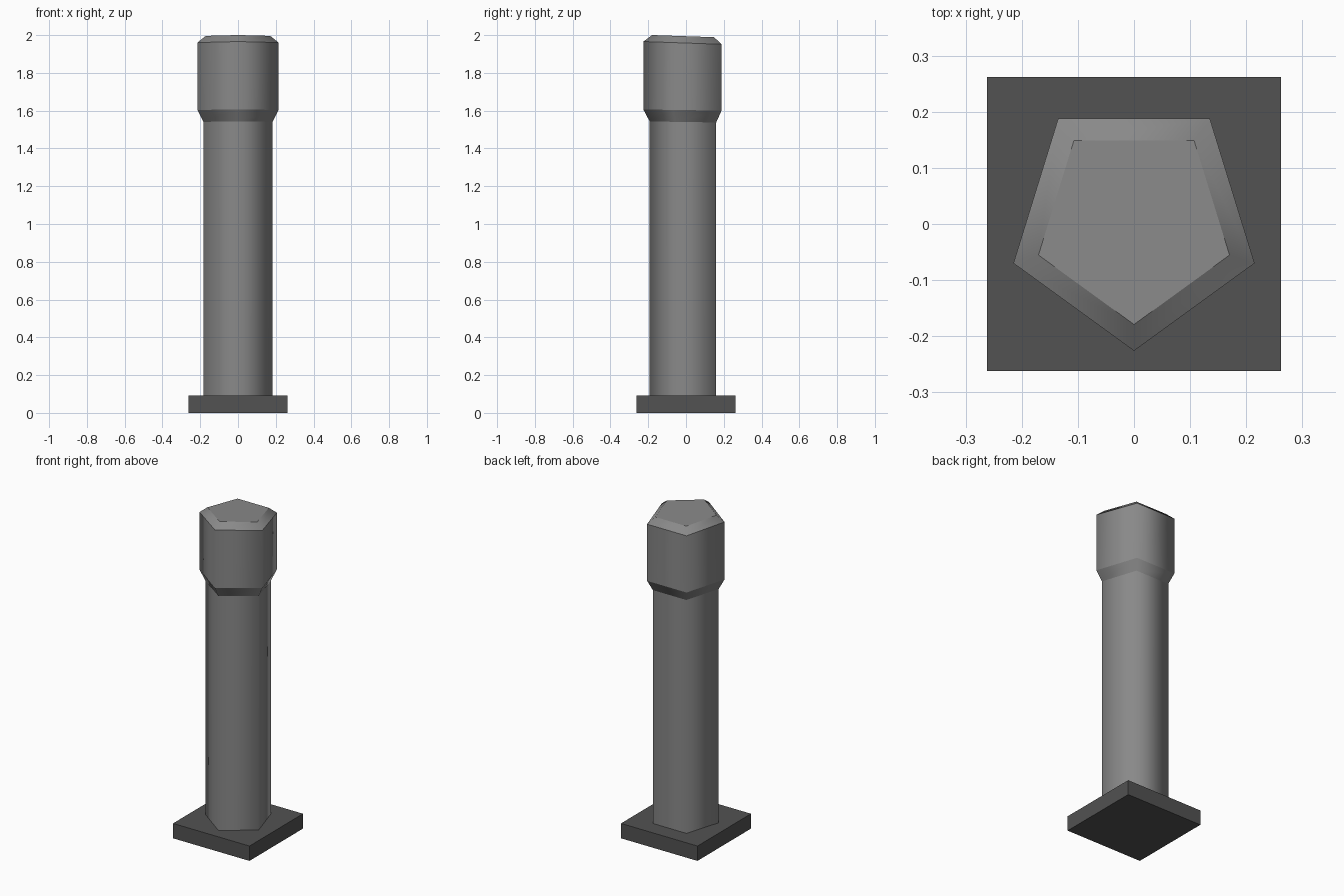
import bpy, bmesh

if "Cube" in bpy.data.objects:
    bpy.data.objects.remove(bpy.data.objects["Cube"])


def material(name, v):
    m = bpy.data.materials.new(name)
    m.diffuse_color = (v, v, v, 1)
    m.use_nodes = True
    m.node_tree.nodes["Principled BSDF"].inputs["Base Color"].default_value = m.diffuse_color
    return m


def make(name, bm, mat):
    me = bpy.data.meshes.new(name)
    bmesh.ops.recalc_face_normals(bm, faces=bm.faces[:])
    bm.to_mesh(me)
    bm.free()
    me.materials.append(mat)
    ob = bpy.data.objects.new(name, me)
    bpy.context.collection.objects.link(ob)
    return ob


light = material("mid grey", 0.25)
dark = material("dark grey", 0.085)

# square base plate
bm = bmesh.new()
bmesh.ops.create_cube(bm, size=1)
for v in bm.verts:
    v.co = (v.co.x * 0.524, v.co.y * 0.524, (v.co.z + 0.5) * 0.092)
make("base_plate", bm, dark)

# five-sided post: cross-section (point to the front), scaled per ring
section = [(0, -1), (0.951, -0.309), (0.598, 0.832), (-0.598, 0.832), (-0.951, -0.309)]
# radius, height, backward slope of each ring
rings = [(0.192, 0.092, 0), (0.192, 1.540, 0.015), (0.226, 1.603, 0.015),
         (0.226, 1.958, 0.035), (0.179, 1.994, 0.035)]
bm = bmesh.new()
loops = [[bm.verts.new((x * r, y * r, z - y * r * k)) for x, y in section]
         for r, z, k in rings]
for a, b in zip(loops, loops[1:]):
    for i in range(5):
        j = (i + 1) % 5
        bm.faces.new((a[i], a[j], b[j], b[i]))
bm.faces.new(loops[0][::-1])
bm.faces.new(loops[-1])
for f in bm.faces:
    f.smooth = True
# ring edges stay crisp, upright edges are smooth
for loop in loops:
    for i in range(5):
        bm.edges.get((loop[i], loop[(i + 1) % 5])).smooth = False
make("post", bm, light)
